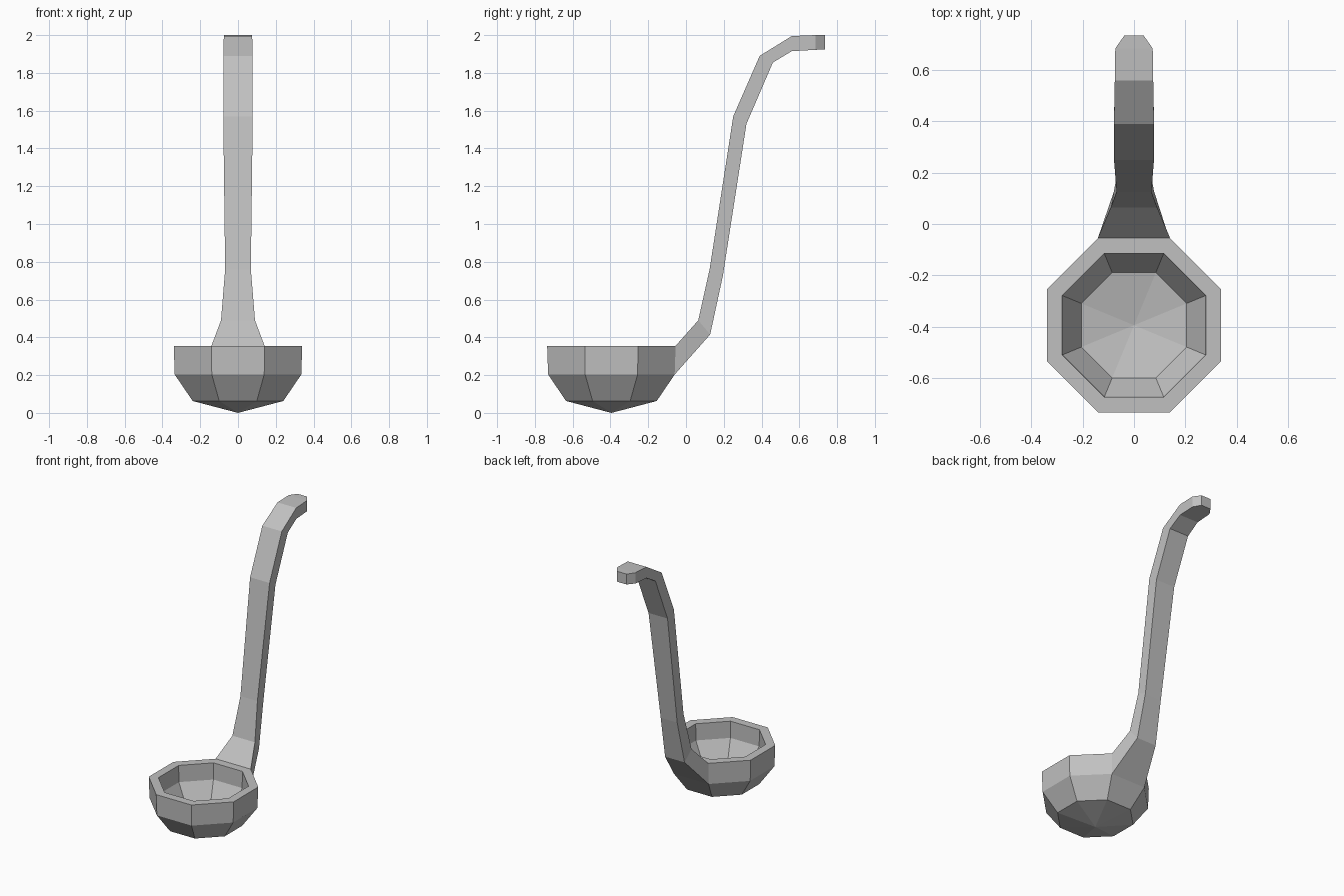
import bpy, bmesh, math

if "Cube" in bpy.data.objects:
    bpy.data.objects.remove(bpy.data.objects["Cube"])

# Single grey metal
metal = bpy.data.materials.new("grey metal")
metal.use_nodes = True
colour = (0.53, 0.53, 0.53, 1)
metal.diffuse_color = colour
metal.node_tree.nodes["Principled BSDF"].inputs["Base Color"].default_value = colour

SIDES = 8
CENTRE_Y = -0.395
bm = bmesh.new()


def ring(apothem, z):
    """Octagon with flat sides facing front and back."""
    radius = apothem / math.cos(math.pi / SIDES)
    angles = [math.tau * (i + 0.5) / SIDES for i in range(SIDES)]
    return [bm.verts.new((radius * math.cos(a), CENTRE_Y + radius * math.sin(a), z))
            for a in angles]


def bridge(a, b, skip=None):
    n = len(a)
    for i in range(n):
        if i != skip:
            bm.faces.new((a[i], a[(i + 1) % n], b[(i + 1) % n], b[i]))


def close_to_point(loop, z):
    tip = bm.verts.new((0, CENTRE_Y, z))
    for i in range(SIDES):
        bm.faces.new((loop[i], loop[(i + 1) % SIDES], tip))


# Bowl: outside from base to rim, then down the inside
BACK = 1  # side of the upper wall that opens into the handle
profile = [(0.24, 0.063), (0.335, 0.203), (0.34, 0.355),
           (0.28, 0.355), (0.278, 0.235), (0.205, 0.11)]
rings = [ring(*p) for p in profile]
for k in range(len(rings) - 1):
    bridge(rings[k], rings[k + 1], BACK if k == 1 else None)
close_to_point(rings[0], 0.0)
close_to_point(rings[-1], 0.065)

# Handle sections: upper y, z, half width, then lower y, z, half width
sections = [
    (0.065, 0.49, 0.09, 0.128, 0.415, 0.078),
    (0.125, 0.76, 0.068, 0.195, 0.725, 0.066),
    (0.25, 1.57, 0.078, 0.32, 1.53, 0.076),
    (0.39, 1.89, 0.078, 0.46, 1.855, 0.077),
    (0.56, 1.995, 0.075, 0.56, 1.915, 0.075),
    (0.685, 2.0, 0.073, 0.685, 1.922, 0.073),
    (0.735, 2.0, 0.038, 0.735, 1.925, 0.038),
]
upper, lower = rings[2], rings[1]
previous = [upper[BACK], upper[BACK + 1], lower[BACK + 1], lower[BACK]]
for uy, uz, uw, ly, lz, lw in sections:
    current = [bm.verts.new(c) for c in
               ((uw, uy, uz), (-uw, uy, uz), (-lw, ly, lz), (lw, ly, lz))]
    bridge(previous, current)
    previous = current
bm.faces.new(previous)

# Finish as one continuous flat-shaded surface
bmesh.ops.recalc_face_normals(bm, faces=bm.faces)
mesh = bpy.data.meshes.new("ladle")
bm.to_mesh(mesh)
bm.free()
mesh.materials.append(metal)
bpy.context.collection.objects.link(bpy.data.objects.new("ladle", mesh))
